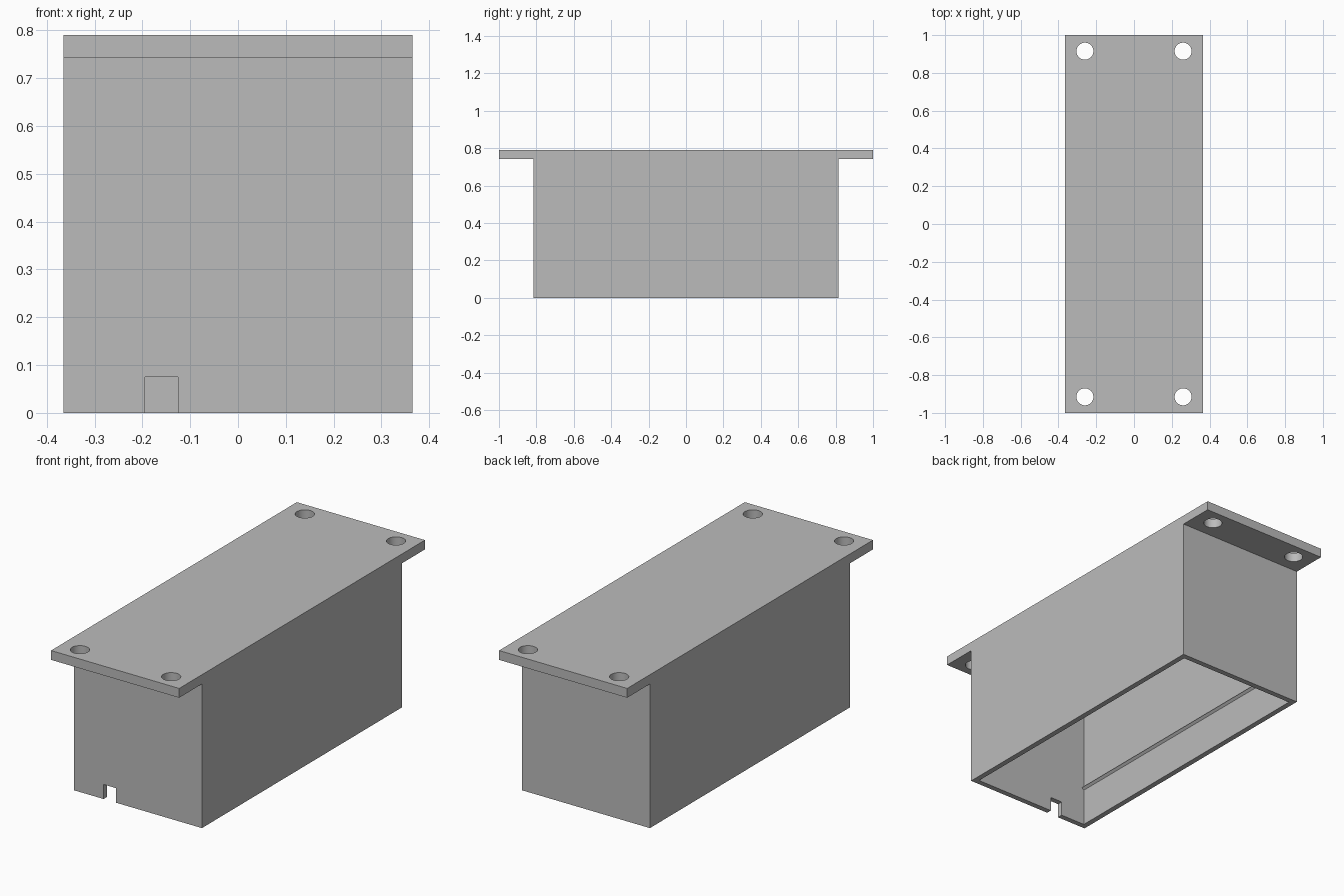
import bpy
import bmesh
from mathutils import Matrix, Vector

if "Cube" in bpy.data.objects:
    bpy.data.objects.remove(bpy.data.objects["Cube"], do_unlink=True)

HALF_W, HALF_BODY, HALF_PLATE = 0.365, 0.815, 1.0
HEIGHT, PLATE, WALL = 0.79, 0.048, 0.028

grey = bpy.data.materials.new("plain grey")
grey.use_nodes = True
colour = (0.5, 0.5, 0.5, 1)
grey.diffuse_color = colour
grey.node_tree.nodes["Principled BSDF"].inputs["Base Color"].default_value = colour


def finish(name, bm):
    mesh = bpy.data.meshes.new(name)
    bmesh.ops.recalc_face_normals(bm, faces=bm.faces)
    bm.to_mesh(mesh)
    bm.free()
    mesh.materials.append(grey)
    obj = bpy.data.objects.new(name, mesh)
    bpy.context.collection.objects.link(obj)
    return obj


def box(name, low, high):
    low, high = Vector(low), Vector(high)
    bm = bmesh.new()
    place = Matrix.Translation((low + high) / 2) @ Matrix.Diagonal((high - low).to_4d())
    place[3][3] = 1
    bmesh.ops.create_cube(bm, size=1, matrix=place)
    return finish(name, bm)


def cylinder(name, x, y, z, radius, depth):
    bm = bmesh.new()
    bmesh.ops.create_cone(bm, cap_ends=True, segments=48, radius1=radius, radius2=radius,
                          depth=depth, matrix=Matrix.Translation((x, y, z)))
    return finish(name, bm)


def combine(target, tool, operation):
    mod = target.modifiers.new(operation, "BOOLEAN")
    mod.operation, mod.object, mod.solver = operation, tool, "EXACT"
    bpy.ops.object.select_all(action="DESELECT")
    bpy.context.view_layer.objects.active = target
    target.select_set(True)
    bpy.ops.object.modifier_apply(modifier=mod.name)
    bpy.data.objects.remove(tool, do_unlink=True)


# Housing: outer block with the mounting plate on top
housing = box("housing", (-HALF_W, -HALF_BODY, 0), (HALF_W, HALF_BODY, HEIGHT))
for side in (-1, 1):
    ends = sorted((side * (HALF_BODY - 0.1), side * HALF_PLATE))
    flange = box("flange", (-HALF_W, ends[0], HEIGHT - PLATE), (HALF_W, ends[1], HEIGHT))
    combine(housing, flange, "UNION")

# Hollow inside, open at the bottom
cavity = box("cavity_cutter", (WALL - HALF_W, WALL - HALF_BODY, -0.1),
             (HALF_W - WALL, HALF_BODY - WALL, HEIGHT - PLATE))
combine(housing, cavity, "DIFFERENCE")

# Cable notch in the front wall
notch = box("notch_cutter", (-0.195, -HALF_BODY - 0.1, -0.1), (-0.125, -HALF_BODY + 0.1, 0.075))
combine(housing, notch, "DIFFERENCE")

# Screw holes in the plate ends
for x in (-0.26, 0.26):
    for y in (-0.915, 0.915):
        combine(housing, cylinder("hole_cutter", x, y, HEIGHT, 0.045, 0.3), "DIFFERENCE")

bpy.context.view_layer.objects.active = housing
housing.select_set(True)
bpy.ops.object.shade_smooth_by_angle()

# Small wedge ridges along the inner long walls
for side, name in ((-1, "right_inner_ridge"), (1, "left_inner_ridge")):
    inner = side * (HALF_W - WALL)
    profile = ((inner + side * 0.005, 0.19), (inner - side * 0.012, 0.205),
               (inner + side * 0.005, 0.22))
    bm = bmesh.new()
    reach = HALF_BODY - WALL
    face = bm.faces.new([bm.verts.new((x, -reach, z)) for x, z in profile])
    grown = bmesh.ops.extrude_face_region(bm, geom=[face])["geom"]
    bmesh.ops.translate(bm, vec=(0, 2 * reach, 0),
                        verts=[v for v in grown if isinstance(v, bmesh.types.BMVert)])
    # Keep the closing cap at the front end
    if not face.is_valid:
        bmesh.ops.holes_fill(bm, edges=bm.edges)
    finish(name, bm)
